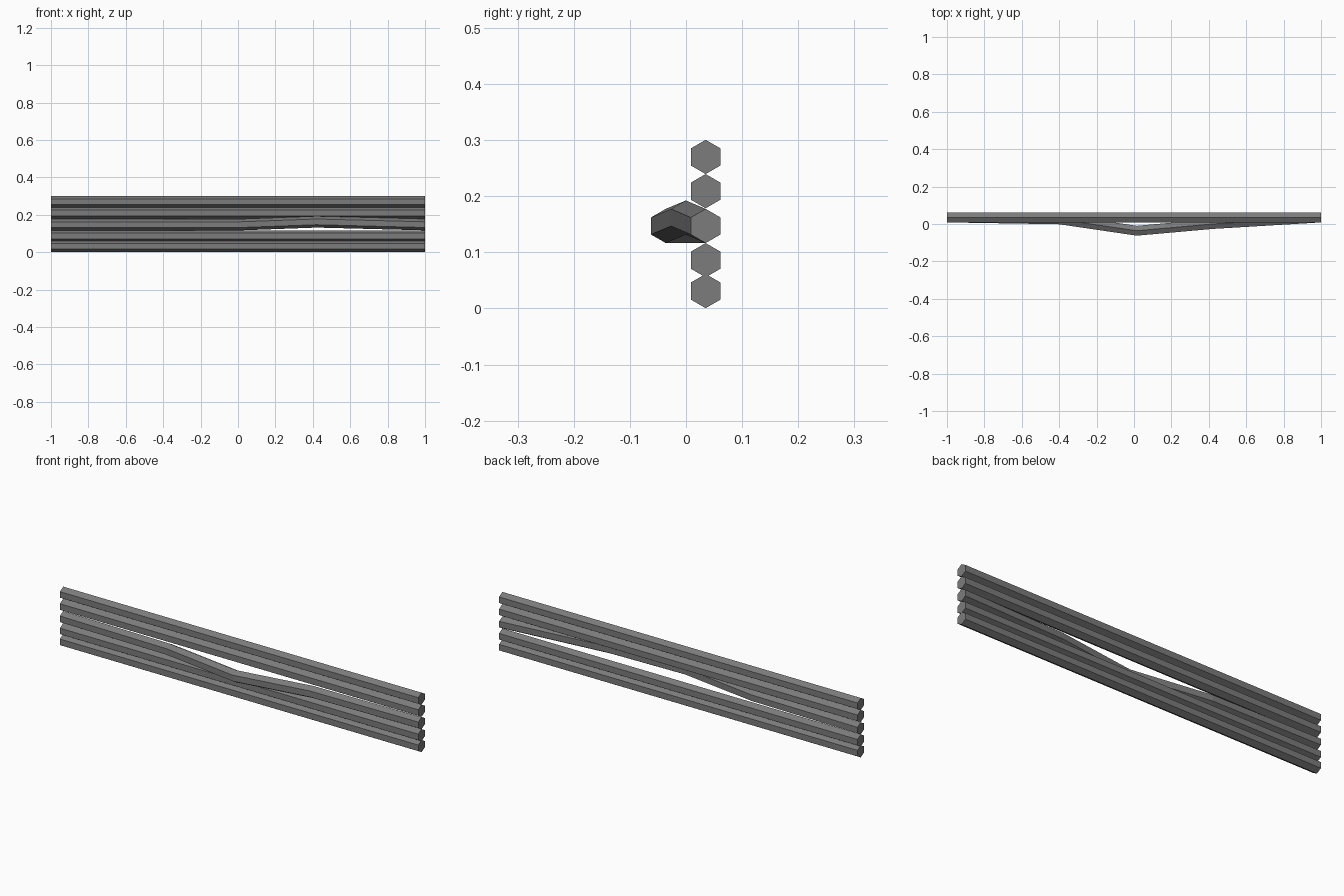
import bpy, bmesh, math

if "Cube" in bpy.data.objects:
    bpy.data.objects.remove(bpy.data.objects["Cube"])

R = 0.0305   # hexagon radius
SIDES = 6

# Dark grey rubber
rubber = bpy.data.materials.new("dark_rubber")
rubber.diffuse_color = (0.2, 0.2, 0.2, 1)
rubber.use_nodes = True
rubber.node_tree.nodes["Principled BSDF"].inputs["Base Color"].default_value = rubber.diffuse_color


def make_cable(name, path):
    """Loft a point-up hexagon along a list of (x, y, z) centres."""
    bm = bmesh.new()
    rings = []
    for x, y, z in path:
        ring = []
        for i in range(SIDES):
            a = math.pi / 2 + i * math.tau / SIDES
            ring.append(bm.verts.new((x, y + R * math.cos(a), z + R * math.sin(a))))
        rings.append(ring)
    for a, b in zip(rings, rings[1:]):
        for i in range(SIDES):
            j = (i + 1) % SIDES
            bm.faces.new((a[i], a[j], b[j], b[i]))
    # End caps
    bm.faces.new(rings[0])
    bm.faces.new(rings[-1])
    bmesh.ops.recalc_face_normals(bm, faces=bm.faces)
    mesh = bpy.data.meshes.new(name)
    bm.to_mesh(mesh)
    bm.free()
    mesh.materials.append(rubber)
    obj = bpy.data.objects.new(name, mesh)
    bpy.context.collection.objects.link(obj)
    return obj


Y = 0.035

# Four straight cables
for n, z in enumerate((0.031, 0.086, 0.209, 0.270), 1):
    make_cable(f"straight_cable_{n}", [(-1, Y, z), (1, Y, z)])

# Middle cable sagging outward
make_cable("loose_cable", [(-1, Y, 0.147), (-0.4, 0.025, 0.147),
                           (0.015, -0.036, 0.147), (0.42, 0.0, 0.162),
                           (1, Y, 0.147)])
